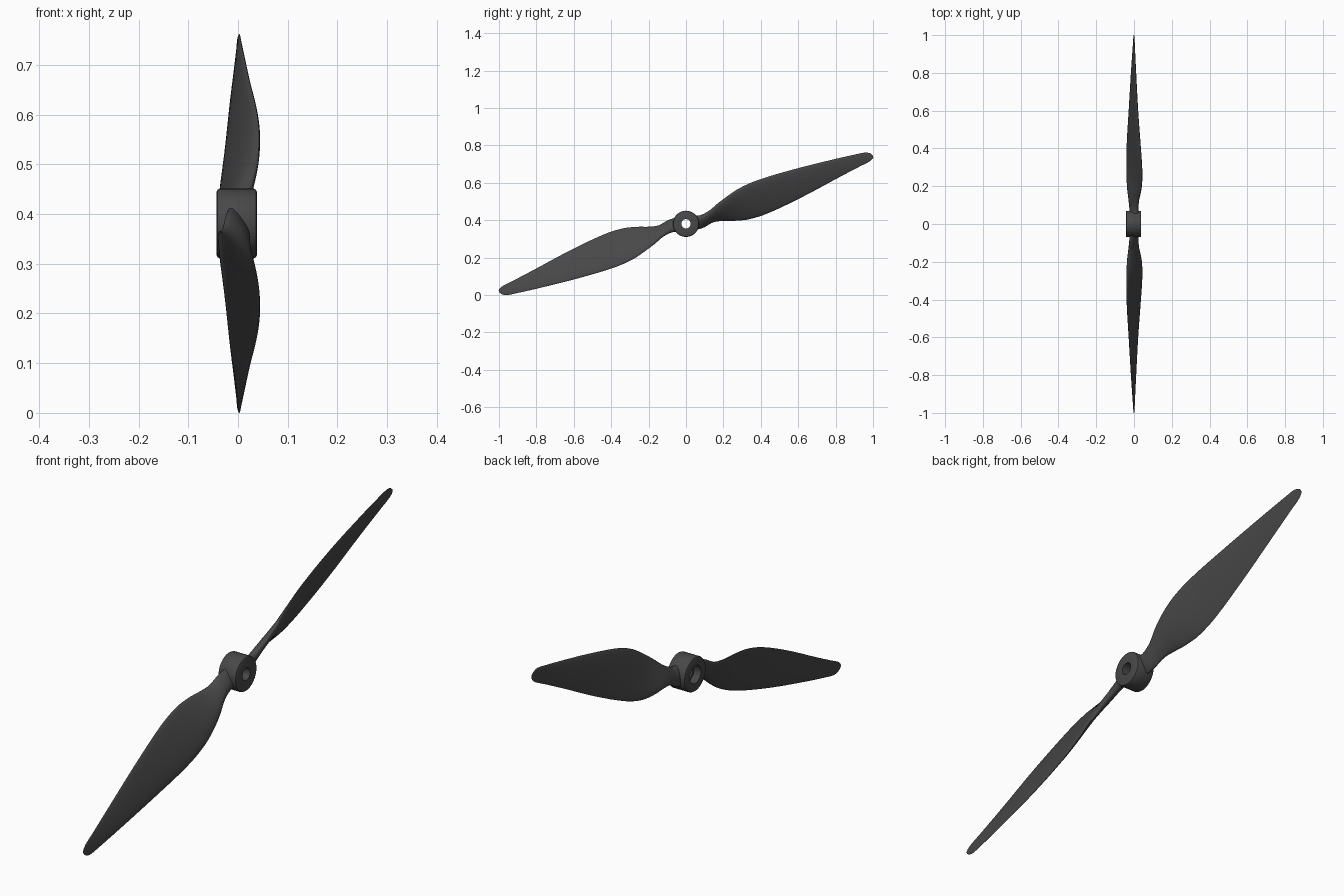
import bpy, bmesh, math
from mathutils import Matrix, Vector

if "Cube" in bpy.data.objects:
    bpy.data.objects.remove(bpy.data.objects["Cube"])

CENTRE = Vector((0, 0, 0.381))
TILT = math.radians(19.8)

mat = bpy.data.materials.new("dark_grey")
mat.diffuse_color = (0.065, 0.065, 0.065, 1)
mat.use_nodes = True
mat.node_tree.nodes["Principled BSDF"].inputs["Base Color"].default_value = mat.diffuse_color


def finish(name, bm, angle):
    bmesh.ops.recalc_face_normals(bm, faces=bm.faces)
    me = bpy.data.meshes.new(name)
    bm.to_mesh(me)
    bm.free()
    ob = bpy.data.objects.new(name, me)
    bpy.context.collection.objects.link(ob)
    me.materials.append(mat)
    bpy.ops.object.select_all(action='DESELECT')
    ob.select_set(True)
    bpy.context.view_layer.objects.active = ob
    bpy.ops.object.shade_smooth_by_angle(angle=math.radians(angle))
    return ob


# Hub: ring profile (x, radius) revolved around the x axis, stepped bore
profile = [(-.043, .036), (-.043, .064), (-.041, .068), (-.037, .07),
           (.032, .07), (.036, .068), (.038, .064), (.038, .025),
           (-.012, .025), (-.012, .036)]
N = 48
bm = bmesh.new()
rings = []
for i in range(N):
    a = 2 * math.pi * i / N
    rings.append([bm.verts.new(CENTRE + Vector((x, r * math.cos(a), r * math.sin(a))))
                  for x, r in profile])
P = len(profile)
for i in range(N):
    A, B = rings[i], rings[(i + 1) % N]
    for j in range(P):
        k = (j + 1) % P
        bm.faces.new((A[j], A[k], B[k], B[j]))
finish("hub", bm, 35)

# Blade stations: radius, lower edge (t, x), upper edge (t, x), thickness
stations = [
    (.046, -.050, -.016, .030, .014, .040),
    (.085, -.050, -.022, .016, .016, .036),
    (.140, -.041, -.030, .022, .024, .031),
    (.190, -.052, -.036, .042, .034, .028),
    (.250, -.073, -.039, .062, .041, .026),
    (.330, -.092, -.040, .082, .042, .024),
    (.440, -.095, -.037, .090, .036, .021),
    (.640, -.075, -.026, .079, .022, .016),
    (.850, -.044, -.015, .058, .011, .011),
    (.980, -.026, -.007, .042, .005, .007),
    (1.030, -.020, -.004, .034, .003, .005),
    (1.053, -.013, -.002, .022, .001, .004),
    (1.063, -.005, -.001, .008, .001, .002),
]


def smooth_stations(rows, steps):
    """Cubic Hermite interpolation along the blade radius."""
    def slope(i, c):
        a, b = rows[max(i - 1, 0)], rows[min(i + 1, len(rows) - 1)]
        return (b[c] - a[c]) / (b[0] - a[0])
    out = []
    for i in range(len(rows) - 1):
        p, q = rows[i], rows[i + 1]
        h = q[0] - p[0]
        for s in range(steps):
            u = s / steps
            row = [p[0] + u * h]
            for c in range(1, 6):
                row.append((2*u**3 - 3*u**2 + 1) * p[c] + (3*u**2 - 2*u**3) * q[c]
                           + h * ((u**3 - 2*u**2 + u) * slope(i, c)
                                  + (u**3 - u**2) * slope(i + 1, c)))
            out.append(row)
    return out + [list(rows[-1])]


# Blade: lofted lens-shaped sections, turned half a revolution for the second
def blade(name, turn):
    rot = Matrix.Rotation(TILT + turn, 4, 'X')
    M = 24
    bm = bmesh.new()
    loops = []
    for r, t0, x0, t1, x1, th in smooth_stations(stations, 4):
        chord = Vector((x1 - x0, 0, t1 - t0))
        normal = Vector((-chord.z, 0, chord.x)).normalized()
        mid = Vector(((x0 + x1) / 2, r, (t0 + t1) / 2))
        loop = []
        for k in range(M):
            a = 2 * math.pi * k / M
            c = math.cos(a)
            p = mid + chord * (c / 2) + normal * (math.sin(a) * th / 2 * (1 + .25 * c))
            loop.append(bm.verts.new(CENTRE + rot @ p))
        loops.append(loop)
    for A, B in zip(loops, loops[1:]):
        for k in range(M):
            n = (k + 1) % M
            bm.faces.new((A[k], A[n], B[n], B[k]))
    bm.faces.new(loops[0])
    bm.faces.new(loops[-1])
    finish(name, bm, 60)


blade("blade_right", 0)
blade("blade_left", math.pi)
